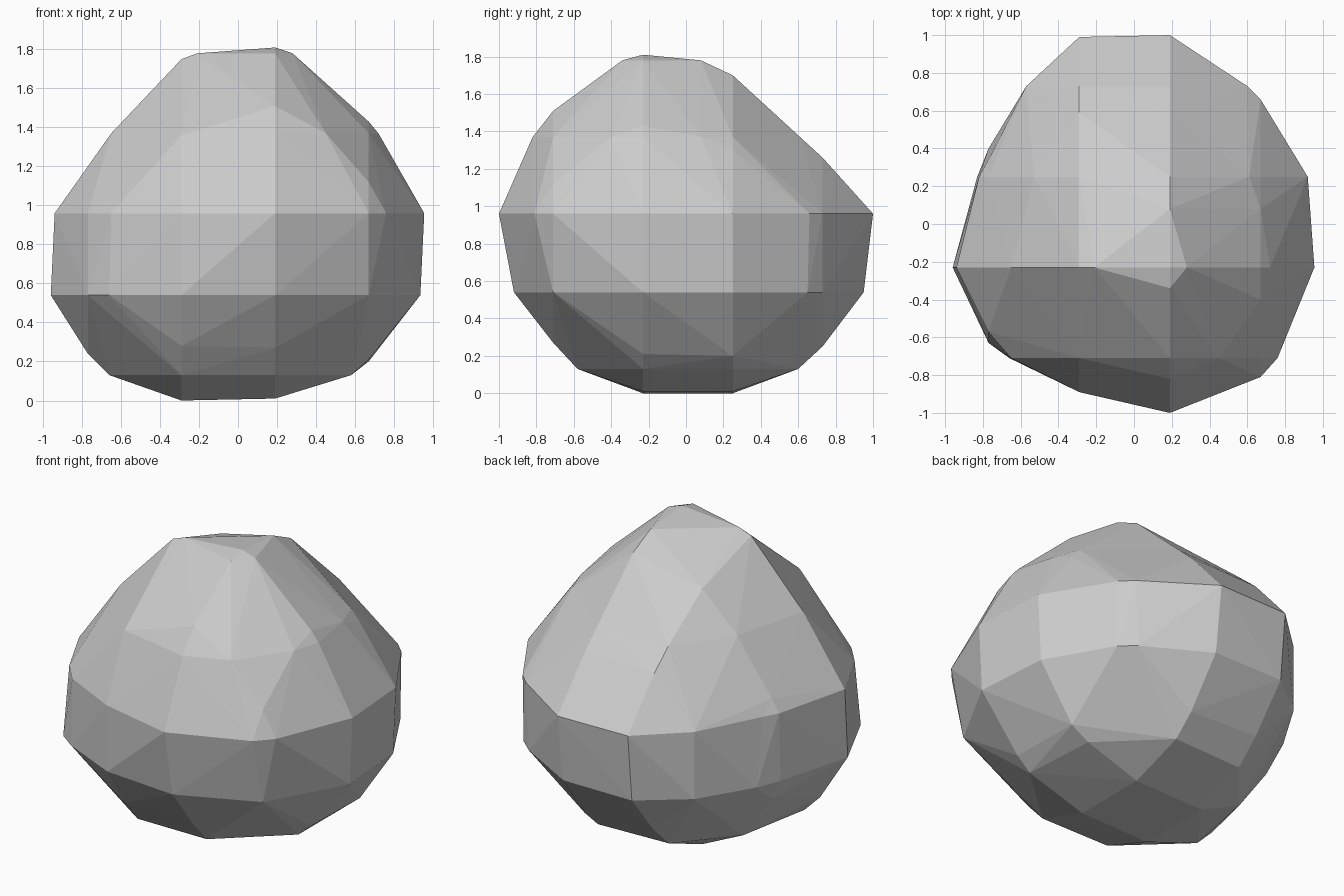
import bpy, bmesh
from mathutils import Vector

# Coarse lattice that the faceted surface follows
X = [-0.77, -0.29, 0.19, 0.67]
Y = [-0.71, -0.23, 0.25, 0.73]

# Horizontal outlines: height -> (x, y) corners
rings = {
    0.13: [(-.66, -.23), (-.29, -.58), (.19, -.58), (.58, -.23),
           (.55, .25), (.19, .60), (-.29, .58), (-.57, .25)],
    0.54: [(.19, -.92), (.67, -.71), (.935, -.23), (.90, .25), (.67, .65),
           (.58, .73), (.19, .95), (-.29, .95), (-.57, .73), (-.77, .40),
           (-.83, .25), (-.96, -.23), (-.77, -.63), (-.66, -.71), (-.29, -.88)],
    0.96: [(.19, -1.0), (.67, -.81), (.76, -.71), (.955, -.23), (.92, .25),
           (.67, .66), (.60, .73), (.19, 1.0), (-.29, .99), (-.57, .73),
           (-.77, .34), (-.82, .25), (-.94, -.23), (-.77, -.57),
           (-.65, -.71), (-.29, -.89)],
    1.37: [(.19, -.82), (.45, -.71), (.67, -.40), (.72, -.23), (.67, .08),
           (.61, .25), (.19, .61), (-.29, .59), (-.53, .25), (-.65, -.23)],
    1.78: [(.19, -.34), (.28, -.23), (.19, .08), (-.21, -.23)],
}

# Upper and lower surface heights over the lattice, rows run front to back
N = None
upper = [(N, 1.36, 1.51, 1.12), (1.20, 1.75, 1.81, 1.43),
         (1.04, 1.60, 1.70, 1.30), (N, 1.25, 1.26, N)]
lower = [(N, .28, .27, N), (.24, 0, .01, .21),
         (.41, 0, .01, .20), (N, .27, .25, N)]

points = [Vector((x, y, z)) for z, ring in rings.items() for x, y in ring]
for heights in (upper, lower):
    for y, row in zip(Y, heights):
        points += [Vector((x, y, z)) for x, z in zip(X, row) if z is not None]

# Skin the points with a slightly rounded hull, then move them back in place
centre = Vector((0, 0, 0.8))
bm = bmesh.new()
home = {}
for p in points:
    d = p - centre
    v = bm.verts.new(centre + d.lerp(d.normalized() * 0.95, 0.2))
    home[v] = p
bmesh.ops.convex_hull(bm, input=list(bm.verts))
for v in list(bm.verts):
    if v.link_faces:
        v.co = home[v]
    else:
        bm.verts.remove(v)
bmesh.ops.recalc_face_normals(bm, faces=bm.faces)

mesh = bpy.data.meshes.new("faceted_boulder")
bm.to_mesh(mesh)
bm.free()
boulder = bpy.data.objects.new("faceted_boulder", mesh)
bpy.context.collection.objects.link(boulder)
